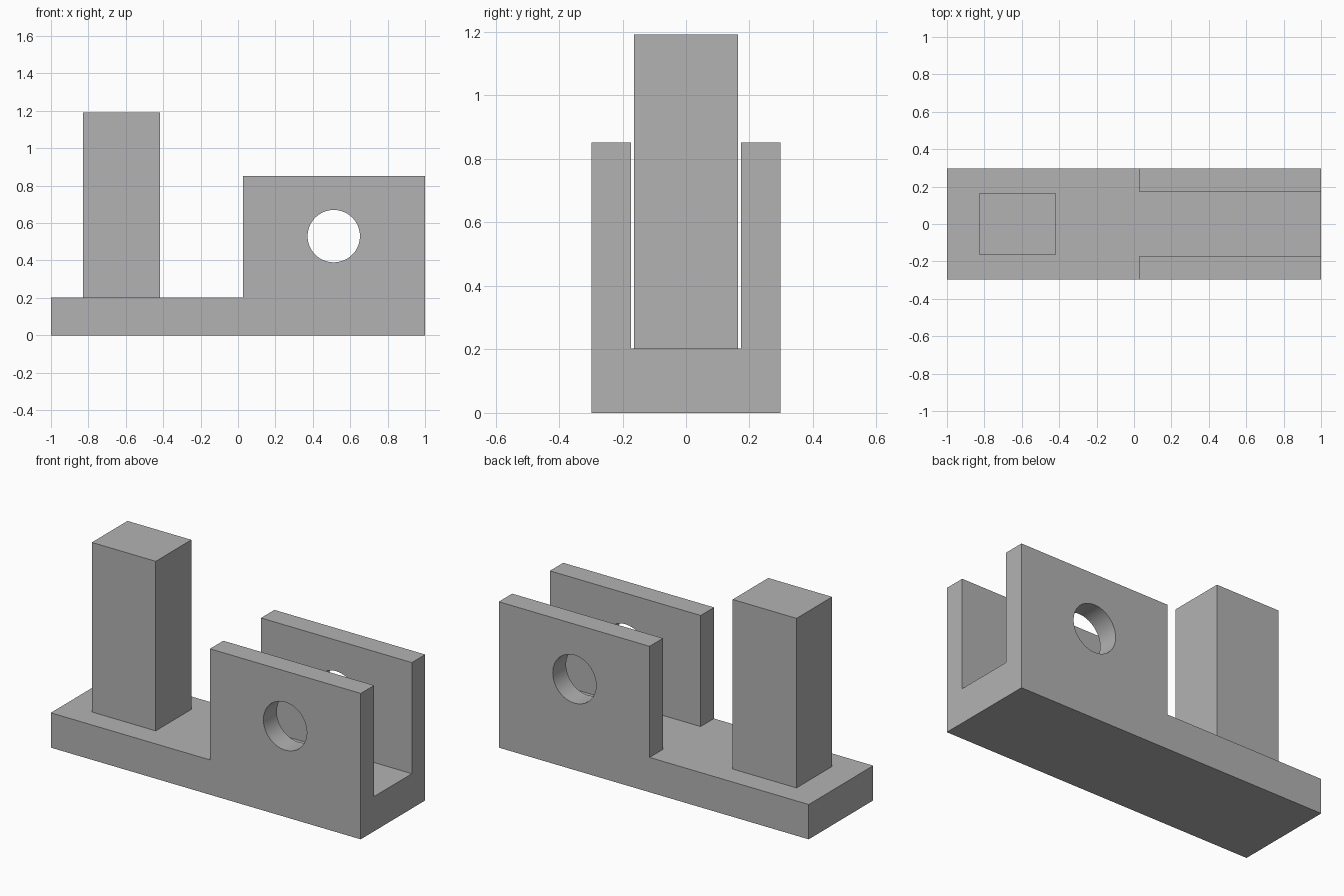
import bpy
import bmesh
from math import radians

cube = bpy.data.objects.get("Cube")
if cube:
    bpy.data.objects.remove(cube, do_unlink=True)

HALF_Y = 0.297
BASE_TOP = 0.203
FORK_X, FORK_TOP = 0.027, 0.851

grey = bpy.data.materials.new("plain grey")
grey.use_nodes = True
grey.diffuse_color = (0.45, 0.45, 0.45, 1)
grey.node_tree.nodes["Principled BSDF"].inputs["Base Color"].default_value = grey.diffuse_color


def extrude_profile(name, points, y0, y1):
    """Solid from an x-z outline pushed along y."""
    bm = bmesh.new()
    face = bm.faces.new([bm.verts.new((x, y0, z)) for x, z in points])
    new = bmesh.ops.extrude_face_region(bm, geom=[face])["geom"]
    verts = [v for v in new if isinstance(v, bmesh.types.BMVert)]
    bmesh.ops.translate(bm, verts=verts, vec=(0, y1 - y0, 0))
    bmesh.ops.recalc_face_normals(bm, faces=bm.faces)
    mesh = bpy.data.meshes.new(name)
    bm.to_mesh(mesh)
    bm.free()
    mesh.materials.append(grey)
    obj = bpy.data.objects.new(name, mesh)
    bpy.context.collection.objects.link(obj)
    return obj


def box(name, x0, x1, y0, y1, z0, z1):
    return extrude_profile(name, [(x0, z0), (x1, z0), (x1, z1), (x0, z1)], y0, y1)


def cut(target, cutter):
    mod = target.modifiers.new(cutter.name, "BOOLEAN")
    mod.operation = "DIFFERENCE"
    mod.solver = "EXACT"
    mod.object = cutter
    bpy.context.view_layer.objects.active = target
    bpy.ops.object.modifier_apply(modifier=mod.name)
    bpy.data.objects.remove(cutter, do_unlink=True)


# Base with raised fork block, as one stepped outline
base = extrude_profile("base_with_fork", [
    (-1, 0), (1, 0), (1, FORK_TOP), (FORK_X, FORK_TOP),
    (FORK_X, BASE_TOP), (-1, BASE_TOP)], -HALF_Y, HALF_Y)

# Slot between the two fork cheeks, level with the base top
slot = extrude_profile("slot_cutter", [
    (FORK_X - 0.1, BASE_TOP), (1.1, BASE_TOP), (1.1, 1), (FORK_X - 0.1, 1)],
    -0.174, 0.174)
cut(base, slot)

# Round pin hole through both cheeks
bpy.ops.mesh.primitive_cylinder_add(vertices=64, radius=0.14, depth=1,
                                    location=(0.512, 0, 0.53),
                                    rotation=(radians(90), 0, 0))
hole = bpy.context.object
hole.name = "pin_hole_cutter"
hole.data.materials.append(grey)
cut(base, hole)

# Upright post
box("post", -0.828, -0.416, -0.164, 0.164, BASE_TOP, 1.192)

# Smooth hole walls, sharp edges elsewhere
bpy.ops.object.select_all(action="DESELECT")
base.select_set(True)
bpy.context.view_layer.objects.active = base
bpy.ops.object.shade_smooth_by_angle(angle=radians(30))
